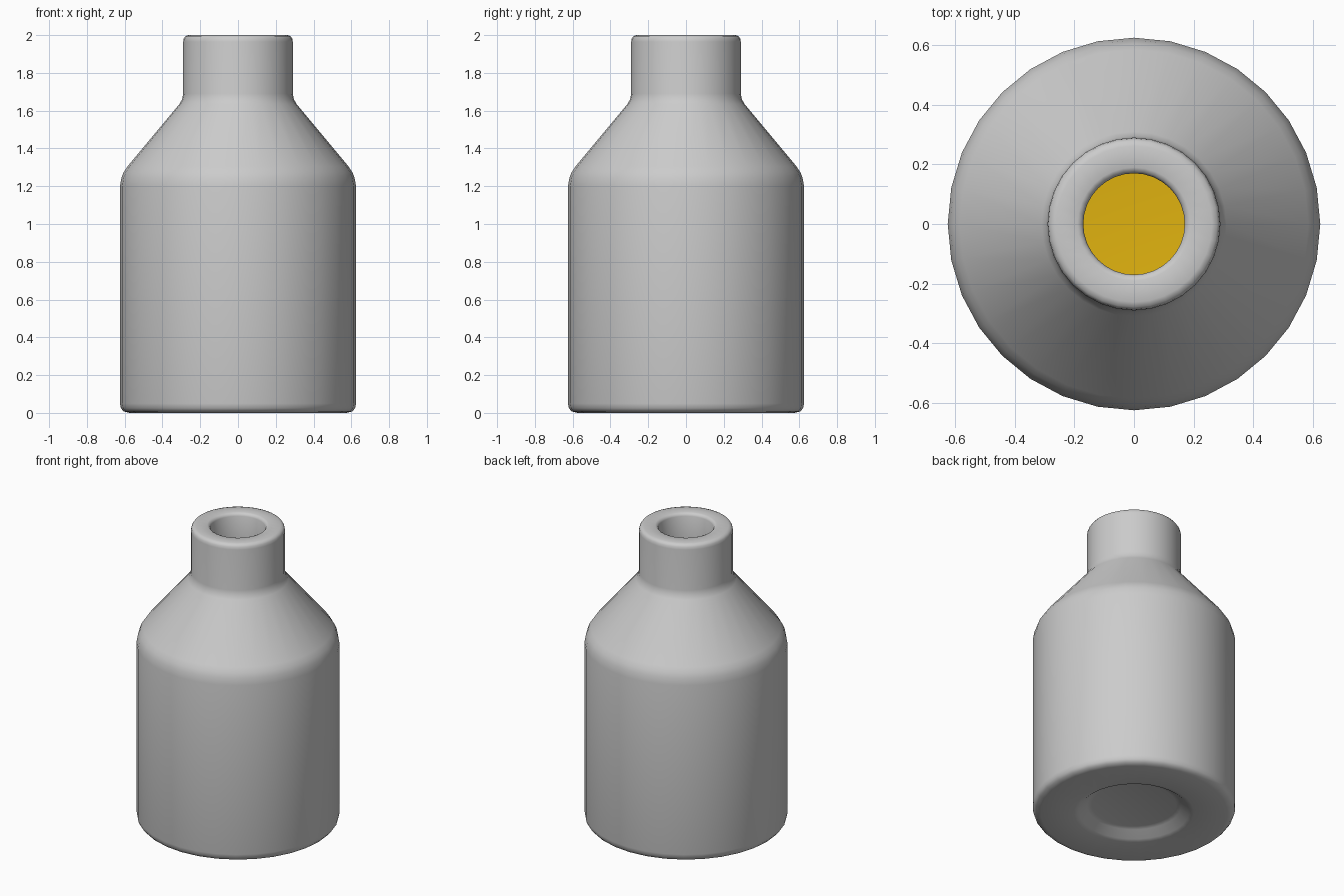
import bpy, bmesh, math

if "Cube" in bpy.data.objects:
    bpy.data.objects.remove(bpy.data.objects["Cube"])

SEGMENTS = 32


def lathe(name, profile):
    """Spin an (r, z) profile around z; points with r = 0 become poles."""
    bm = bmesh.new()
    rings = []
    for r, z in profile:
        if r == 0:
            rings.append([bm.verts.new((0, 0, z))] * SEGMENTS)
        else:
            rings.append([bm.verts.new((r * math.cos(2 * math.pi * i / SEGMENTS),
                                        r * math.sin(2 * math.pi * i / SEGMENTS), z))
                          for i in range(SEGMENTS)])
    for a, b in zip(rings, rings[1:]):
        for i in range(SEGMENTS):
            j = (i + 1) % SEGMENTS
            bm.faces.new(list(dict.fromkeys((a[i], a[j], b[j], b[i]))))
    bmesh.ops.recalc_face_normals(bm, faces=bm.faces)
    mesh = bpy.data.meshes.new(name)
    bm.to_mesh(mesh)
    bm.free()
    obj = bpy.data.objects.new(name, mesh)
    bpy.context.collection.objects.link(obj)
    bpy.ops.object.select_all(action='DESELECT')
    obj.select_set(True)
    bpy.context.view_layer.objects.active = obj
    bpy.ops.object.shade_smooth_by_angle(angle=math.radians(40))
    return obj


# Thick-walled bottle: recessed base, body, shoulder, neck, then the inside
outside = [(0, 0.055), (0.26, 0.055), (0.29, 0.047), (0.34, 0.008), (0.37, 0),
           (0.575, 0), (0.606, 0.008), (0.62, 0.025), (0.625, 0.05),
           (0.625, 1.2), (0.617, 1.245), (0.605, 1.275), (0.585, 1.305),
           (0.31, 1.635), (0.296, 1.66), (0.29, 1.69),
           (0.29, 1.965), (0.287, 1.982), (0.279, 1.994), (0.262, 2.0)]
inside = [(0.19, 2.0), (0.177, 1.994), (0.17, 1.98),
          (0.17, 1.65), (0.19, 1.60), (0.47, 1.265), (0.505, 1.18),
          (0.505, 0.17), (0.46, 0.12), (0, 0.12)]
lathe("bottle", outside + inside)

# Yellow liquid with a slightly dished surface
liquid = lathe("liquid", [(0, 0.125), (0.45, 0.125), (0.5, 0.175),
                          (0.5, 1.12), (0.46, 1.105), (0.25, 1.085), (0, 1.08)])
yellow = bpy.data.materials.new("yellow")
yellow.diffuse_color = (0.75, 0.45, 0.005, 1)
yellow.use_nodes = True
yellow.node_tree.nodes["Principled BSDF"].inputs["Base Color"].default_value = yellow.diffuse_color
liquid.data.materials.append(yellow)
